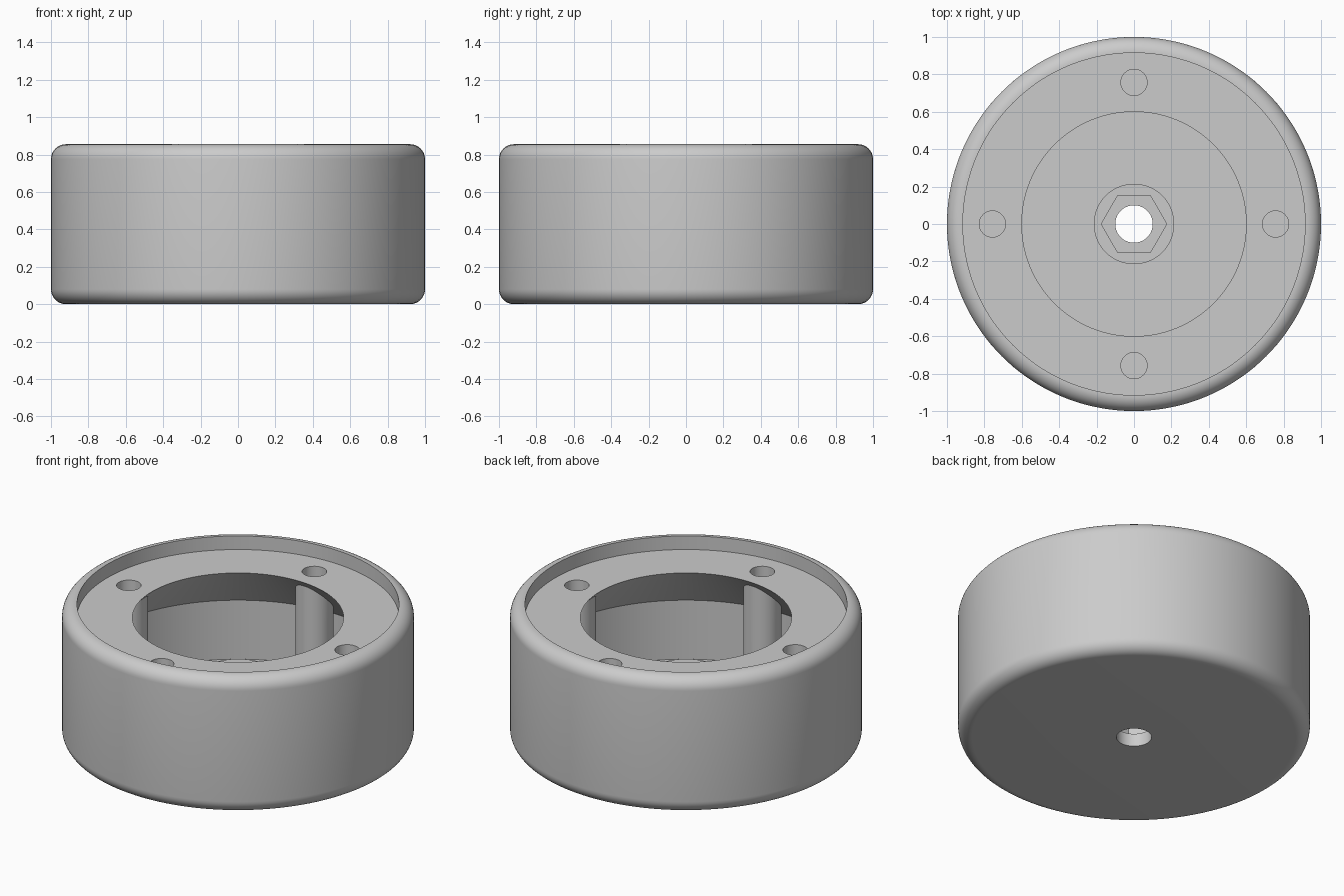
import bpy, bmesh, math
from mathutils import Matrix

if "Cube" in bpy.data.objects:
    bpy.data.objects.remove(bpy.data.objects["Cube"], do_unlink=True)

HEIGHT, FILLET, WALL = 0.855, 0.08, 0.08
RING_Z, RING_R, CAVITY_R = 0.77, 0.60, 0.92
BOSS_R, BOSS_Z, BORE_R = 0.215, 0.41, 0.10
POST_R, SCREW_R, BOLT_CIRCLE = 0.108, 0.07, 0.757

grey = bpy.data.materials.new("plain grey")
grey.use_nodes = True
colour = (0.6, 0.6, 0.6, 1)
grey.diffuse_color = colour
grey.node_tree.nodes["Principled BSDF"].inputs["Base Color"].default_value = colour


def add_object(name, bm):
    bmesh.ops.recalc_face_normals(bm, faces=bm.faces)
    mesh = bpy.data.meshes.new(name)
    bm.to_mesh(mesh)
    bm.free()
    mesh.materials.append(grey)
    obj = bpy.data.objects.new(name, mesh)
    bpy.context.collection.objects.link(obj)
    return obj


def prisms(name, radius, z0, z1, centres, sides=48):
    """Upright prisms between two heights, joined in one object."""
    bm = bmesh.new()
    for x, y in centres:
        bmesh.ops.create_cone(bm, cap_ends=True, segments=sides, radius1=radius,
                              radius2=radius, depth=z1 - z0,
                              matrix=Matrix.Translation((x, y, (z0 + z1) / 2)))
    return add_object(name, bm)


def arc(cx, cz, start, steps=10):
    """Quarter circle fillet, counter-clockwise."""
    angles = [start + math.pi / 2 * i / steps for i in range(steps + 1)]
    return [(cx + FILLET * math.cos(a), cz + FILLET * math.sin(a)) for a in angles]


def lathe(name, profile, steps=144):
    bm = bmesh.new()
    verts = [bm.verts.new((r, 0, z)) for r, z in profile]
    edges = [bm.edges.new((v, verts[i - 1])) for i, v in enumerate(verts)]
    bmesh.ops.spin(bm, geom=verts + edges, axis=(0, 0, 1), cent=(0, 0, 0),
                   angle=2 * math.pi, steps=steps, use_merge=True)
    bmesh.ops.remove_doubles(bm, verts=bm.verts, dist=1e-5)
    return add_object(name, bm)


def combine(target, tool, operation):
    bpy.context.view_layer.objects.active = target
    mod = target.modifiers.new(operation.lower(), "BOOLEAN")
    mod.operation, mod.object, mod.solver = operation, tool, "EXACT"
    mod.use_self = False
    bpy.ops.object.modifier_apply(modifier=mod.name)
    bpy.data.objects.remove(tool, do_unlink=True)


# Hollow round body: rounded shell, recessed ring, sloped ceiling, floor and boss
edge = 1 - FILLET
profile = [(BORE_R, 0)]
profile += arc(edge, FILLET, -math.pi / 2)
profile += arc(edge, HEIGHT - FILLET, 0)
profile += [(0.915, HEIGHT), (0.915, RING_Z), (RING_R, RING_Z),
            (CAVITY_R, RING_Z + RING_R - CAVITY_R), (CAVITY_R, WALL),
            (BOSS_R, WALL), (BOSS_R, BOSS_Z), (BORE_R, BOSS_Z)]
body = lathe("round_housing", profile)

# Four screw posts from floor to ring, with blind screw holes
spots = [(BOLT_CIRCLE * math.cos(k * math.pi / 2),
          BOLT_CIRCLE * math.sin(k * math.pi / 2)) for k in range(4)]
combine(body, prisms("screw_posts", POST_R, WALL / 2, RING_Z - 0.02, spots), "UNION")
combine(body, prisms("screw_holes", SCREW_R, 0.2, RING_Z + 0.1, spots), "DIFFERENCE")

# Hexagonal nut pocket in the boss, corners along x
pocket = prisms("nut_pocket", 0.175, WALL, BOSS_Z + 0.1, [(0, 0)], sides=6)
pocket.data.transform(Matrix.Rotation(math.pi / 6, 4, "Z"))
combine(body, pocket, "DIFFERENCE")

# Smooth curved walls, crisp edges
bpy.ops.object.select_all(action="DESELECT")
body.select_set(True)
bpy.context.view_layer.objects.active = body
bpy.ops.object.shade_smooth_by_angle(angle=math.radians(30))
